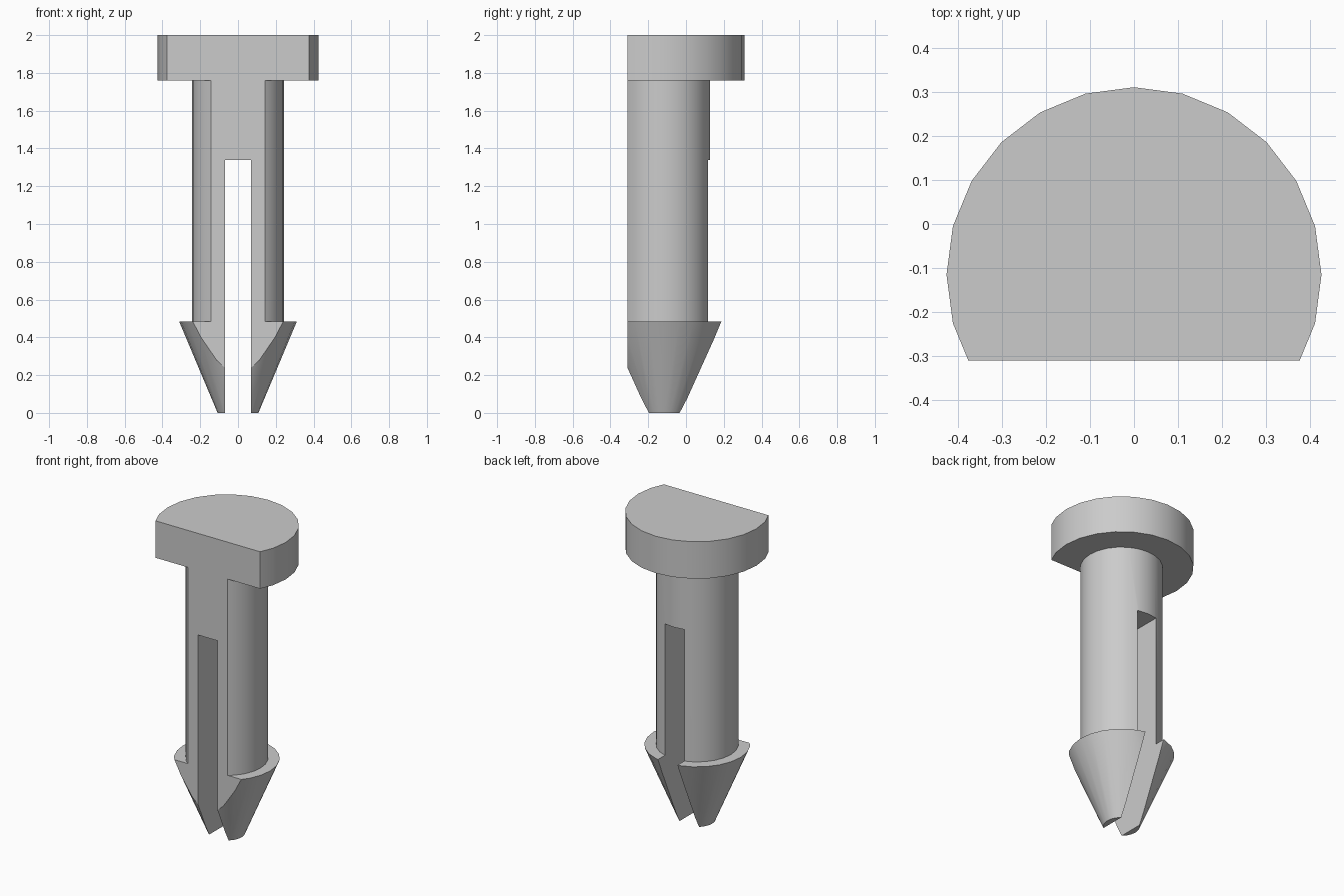
import bpy, bmesh, math
from mathutils import Vector

if "Cube" in bpy.data.objects:
    bpy.data.objects.remove(bpy.data.objects["Cube"], do_unlink=True)

AXIS_Y = -0.115     # centre line of the turned body
FRONT_Y = -0.31     # flat front face
SLOT_HALF = 0.07
SLOT_TOP = 1.34

grey = bpy.data.materials.new("light_grey_plastic")
grey.use_nodes = True
colour = (0.6, 0.6, 0.6, 1)
grey.diffuse_color = colour
grey.node_tree.nodes["Principled BSDF"].inputs["Base Color"].default_value = colour


def add_object(name, bm):
    bmesh.ops.recalc_face_normals(bm, faces=bm.faces[:])
    mesh = bpy.data.meshes.new(name)
    bm.to_mesh(mesh)
    bm.free()
    mesh.materials.append(grey)
    obj = bpy.data.objects.new(name, mesh)
    bpy.context.collection.objects.link(obj)
    return obj


# Turned body: tapered tip, barb shoulder, shank and disc head
profile = [(0, 0), (0.108, 0), (0.312, 0.485), (0.243, 0.485),
           (0.243, 1.76), (0.425, 1.76), (0.425, 2), (0, 2)]
bm = bmesh.new()
verts = [bm.verts.new((r, AXIS_Y, z)) for r, z in profile]
edges = [bm.edges.new(pair) for pair in zip(verts, verts[1:])]
bmesh.ops.spin(bm, geom=verts + edges, cent=(0, AXIS_Y, 0), axis=(0, 0, 1),
               angle=math.tau, steps=24, use_duplicate=False)
bmesh.ops.remove_doubles(bm, verts=bm.verts[:], dist=0.0001)

# Flat front
bmesh.ops.bisect_plane(bm, geom=bm.verts[:] + bm.edges[:] + bm.faces[:],
                       plane_co=(0, FRONT_Y, 0), plane_no=(0, -1, 0),
                       clear_outer=True)
bmesh.ops.holes_fill(bm, edges=[e for e in bm.edges if e.is_boundary], sides=0)
fastener = add_object("split_fastener", bm)

# Slot that splits the shank into two prongs
bm = bmesh.new()
bmesh.ops.create_cube(bm, size=1)
bmesh.ops.scale(bm, vec=Vector((2 * SLOT_HALF, 2, SLOT_TOP + 0.2)), verts=bm.verts[:])
bmesh.ops.translate(bm, vec=Vector((0, 0, SLOT_TOP / 2 - 0.1)), verts=bm.verts[:])
cutter = add_object("slot_cutter", bm)
cutter.hide_render = True

cut = fastener.modifiers.new("slot", "BOOLEAN")
cut.operation = "DIFFERENCE"
cut.solver = "EXACT"
cut.object = cutter

bpy.ops.object.select_all(action="DESELECT")
fastener.select_set(True)
bpy.context.view_layer.objects.active = fastener
bpy.ops.object.modifier_apply(modifier=cut.name)
bpy.data.objects.remove(cutter, do_unlink=True)
bpy.ops.object.shade_smooth_by_angle(angle=math.radians(30))
